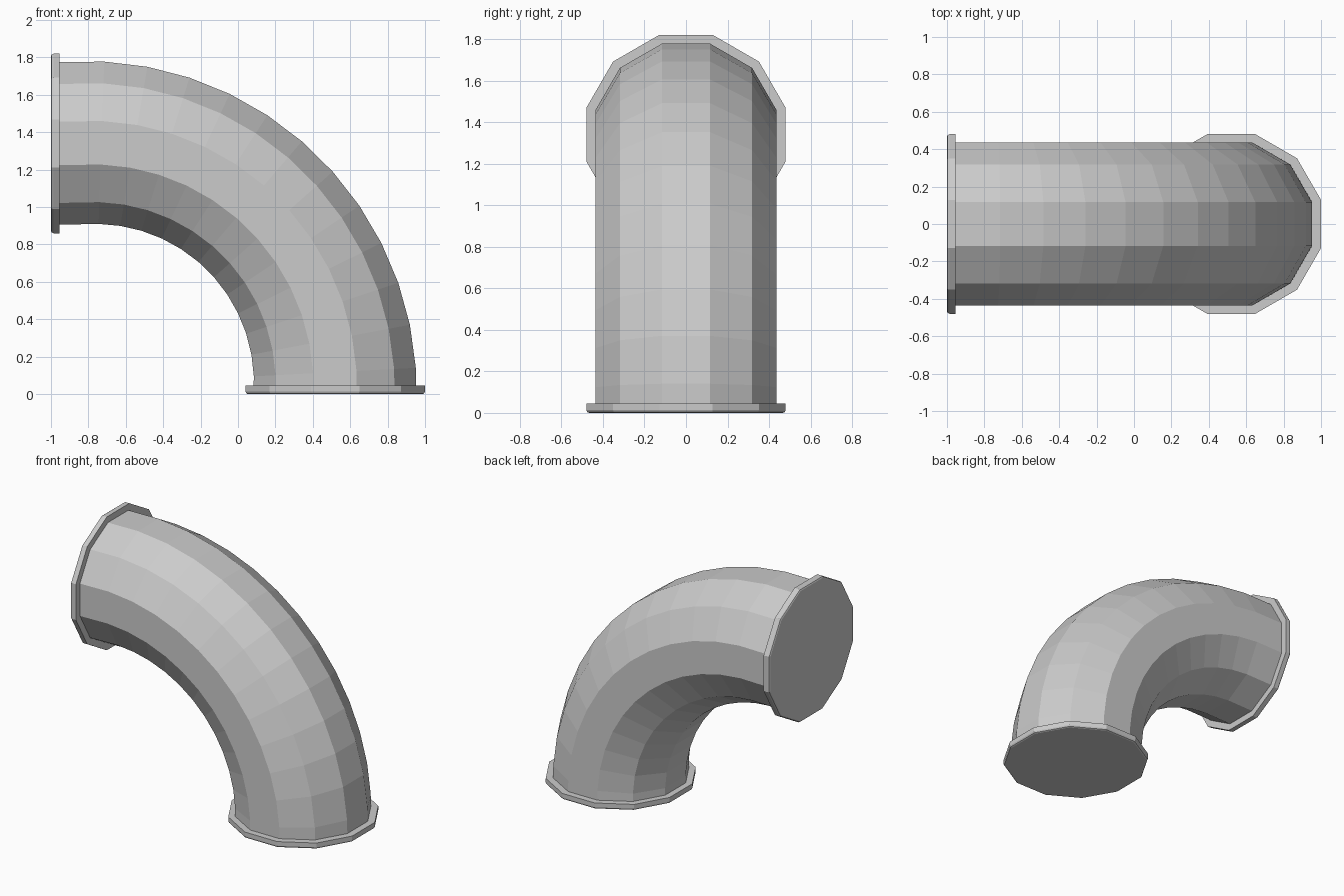
import bpy, bmesh
from math import sin, cos, radians
from mathutils import Vector

if "Cube" in bpy.data.objects:
    bpy.data.objects.remove(bpy.data.objects["Cube"])

SIDES = 12


def ring(bm, centre, angle, radius, squash=1.0):
    """12-sided ring; its in-plane axis is tilted by angle in the xz plane."""
    u = Vector((cos(angle), 0, sin(angle)))
    v = Vector((0, 1, 0))
    out = []
    for i in range(SIDES):
        a = radians(15 + i * 360 / SIDES)
        out.append(bm.verts.new(centre + u * radius * squash * cos(a) + v * radius * sin(a)))
    return out


def loft(name, sections, caps):
    bm = bmesh.new()
    rings = [ring(bm, *s) for s in sections]
    for a, b in zip(rings, rings[1:]):
        for i in range(SIDES):
            j = (i + 1) % SIDES
            bm.faces.new((a[i], a[j], b[j], b[i]))
    if caps:
        bm.faces.new(rings[0][::-1])
        bm.faces.new(rings[-1])
    bmesh.ops.recalc_face_normals(bm, faces=bm.faces)
    mesh = bpy.data.meshes.new(name)
    bm.to_mesh(mesh)
    bm.free()
    obj = bpy.data.objects.new(name, mesh)
    bpy.context.collection.objects.link(obj)


# Curved pipe: short straight ends around a quarter bend
bend = Vector((-0.775, 0, 0.05))
sections = [(Vector((0.518, 0, 0.03)), 0.0, 0.45)]
for i in range(12):
    t = radians(3 + 7.73 * i)
    r = 1.295 - 0.005 * sin(2 * t)
    sections.append((bend + Vector((cos(t), 0, sin(t))) * r, t, 0.45, 1 - 0.023 * sin(2 * t)))
sections.append((Vector((-0.97, 0, 1.34)), radians(90), 0.45))
loft("pipe_bend", sections, True)

# End flanges, rounded on the outer rim: (depth from outer face, radius)
profile = [(0, 0.483), (0.004, 0.492), (0.014, 0.497), (0.045, 0.497)]
loft("bottom_flange", [(Vector((0.52, 0, d)), 0.0, r) for d, r in profile], True)
loft("side_flange", [(Vector((-1 + d, 0, 1.34)), radians(90), r) for d, r in profile], True)
